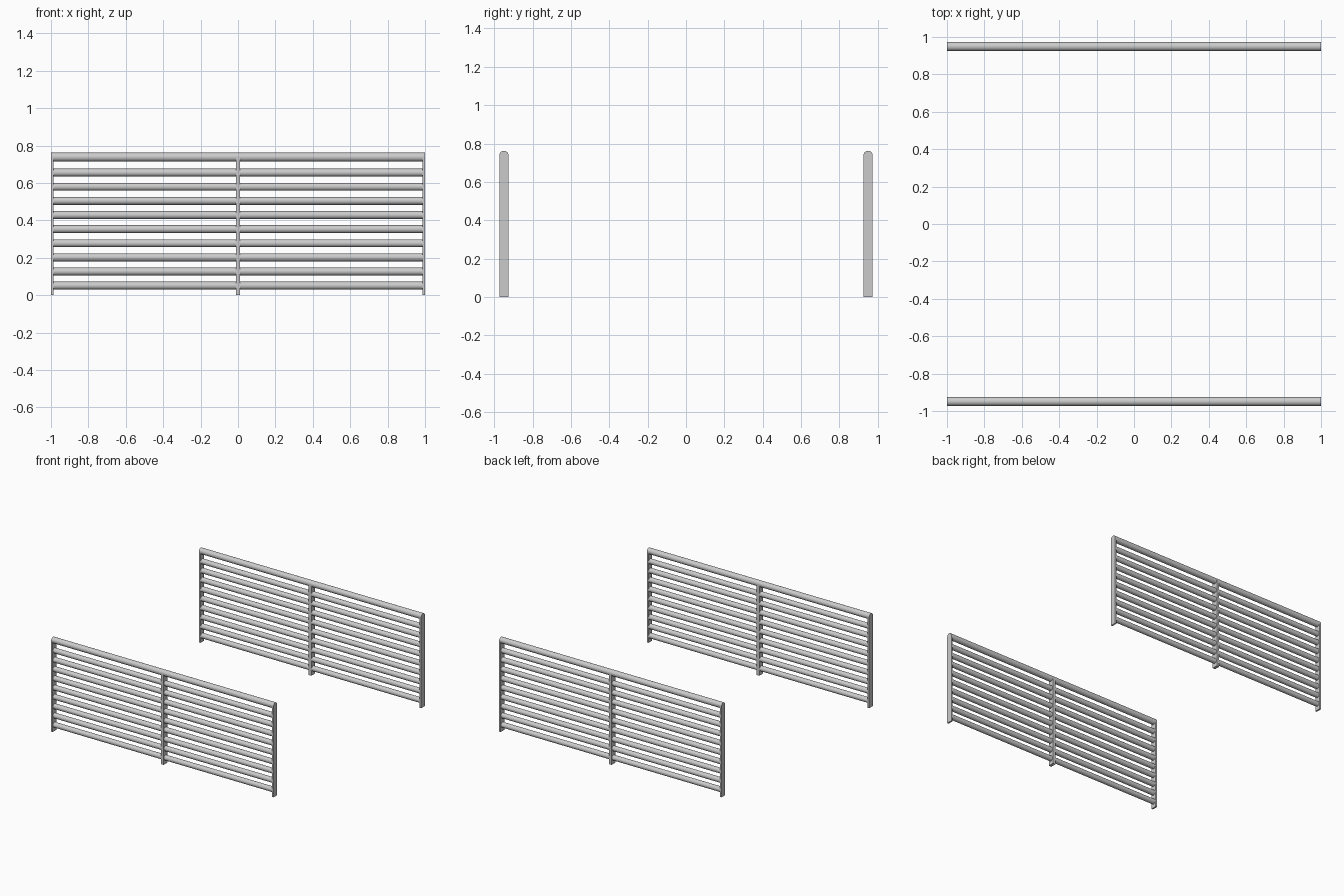
import bpy, bmesh, math

if "Cube" in bpy.data.objects:
    bpy.data.objects.remove(bpy.data.objects["Cube"])

Y = 0.949           # distance of each railing from the centre
R_TOP = 0.024       # handrail radius
Z_TOP = 0.738       # handrail centre height
T = 0.014           # end post thickness


def make(name, bm, smooth):
    bmesh.ops.recalc_face_normals(bm, faces=bm.faces)
    me = bpy.data.meshes.new(name)
    bm.to_mesh(me)
    bm.free()
    ob = bpy.data.objects.new(name, me)
    bpy.context.collection.objects.link(ob)
    if smooth:
        bpy.ops.object.select_all(action='DESELECT')
        ob.select_set(True)
        bpy.context.view_layer.objects.active = ob
        bpy.ops.object.shade_smooth_by_angle(angle=math.radians(35))
    return ob


def extrude_x(name, profile, x0, x1, smooth=False):
    """Extrude a closed (y, z) profile along x."""
    bm = bmesh.new()
    face = bm.faces.new([bm.verts.new((x0, y, z)) for y, z in profile])
    new = bmesh.ops.extrude_face_region(bm, geom=[face], use_keep_orig=True)["geom"]
    verts = [g for g in new if isinstance(g, bmesh.types.BMVert)]
    bmesh.ops.translate(bm, verts=verts, vec=(x1 - x0, 0, 0))
    return make(name, bm, smooth)


def arc(y, z, r, start, end, n):
    angles = [start + (end - start) * i / n for i in range(n + 1)]
    return [(y + r * math.cos(a), z + r * math.sin(a)) for a in angles]


def rail(name, y, z, r, x0, x1):
    extrude_x(name, arc(y, z, r, 0, 2 * math.pi, 32)[:-1], x0, x1, True)


for side, y in (("front", -Y), ("back", Y)):
    # round handrail along the top
    rail(f"{side}_handrail", y, Z_TOP, R_TOP, -1, 1)

    # flat posts, notched at the top to cradle the handrail
    notch = arc(y, Z_TOP, R_TOP, 0, -math.pi, 16)
    profile = [(y - R_TOP, 0), (y + R_TOP, 0)] + notch
    for label, x0, x1 in (("left", -1, -1 + T), ("middle", -0.012, 0.012),
                          ("right", 1 - T, 1)):
        extrude_x(f"{side}_{label}_post", profile, x0, x1)

    # nine horizontal bars in each of the two bays
    for i in range(9):
        z = 0.051 + i * 0.0755
        rail(f"{side}_left_bar_{i + 1}", y, z, 0.021, -1 + T, -0.012)
        rail(f"{side}_right_bar_{i + 1}", y, z, 0.021, 0.012, 1 - T)
